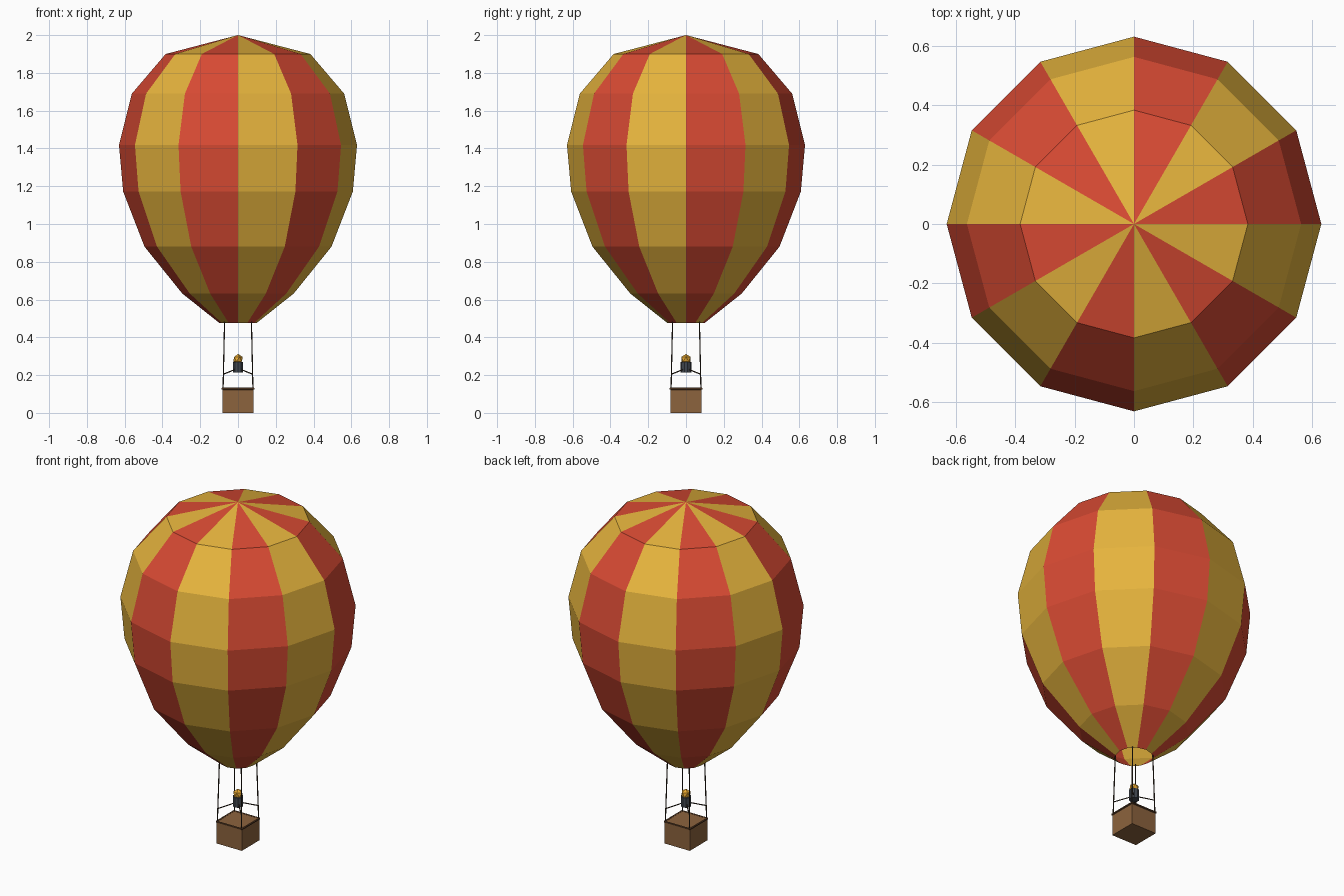
import bpy, bmesh, math
from mathutils import Vector

cube = bpy.data.objects.get("Cube")
if cube:
    bpy.data.objects.remove(cube, do_unlink=True)


def material(name, *rgb):
    """Flat material from 0-255 display values."""
    lin = [((c / 255 + 0.055) / 1.055) ** 2.4 for c in rgb] + [1.0]
    m = bpy.data.materials.new(name)
    m.use_nodes = True
    m.diffuse_color = lin
    m.node_tree.nodes["Principled BSDF"].inputs["Base Color"].default_value = lin
    return m


red = material("red fabric", 216, 74, 51)
yellow = material("yellow fabric", 230, 180, 61)
wicker = material("brown wicker", 140, 99, 61)
trim = material("dark brown trim", 92, 62, 38)
rope = material("dark rope", 62, 50, 38)
metal = material("slate metal", 66, 72, 80)
fire = material("amber flame", 232, 168, 48)


def finish(name, bm, *mats):
    mesh = bpy.data.meshes.new(name)
    bm.to_mesh(mesh)
    bm.free()
    obj = bpy.data.objects.new(name, mesh)
    for m in mats:
        mesh.materials.append(m)
    bpy.context.collection.objects.link(obj)
    return obj


def rod(name, start, end, radius, mat, sides=6):
    a, b = Vector(start), Vector(end)
    bm = bmesh.new()
    bmesh.ops.create_cone(bm, cap_ends=True, segments=sides, radius1=radius,
                          radius2=radius, depth=(b - a).length)
    obj = finish(name, bm, mat)
    obj.location = (a + b) / 2
    obj.rotation_euler = (b - a).to_track_quat("Z", "Y").to_euler()
    return obj


# Envelope: twelve alternating gores, open at the mouth
GORES = 12
profile = [(0.10, 0.477), (0.295, 0.632), (0.495, 0.88), (0.608, 1.172),
           (0.63, 1.418), (0.562, 1.69), (0.383, 1.90)]
bm = bmesh.new()
rings = []
for r, z in profile:
    angles = [math.tau * i / GORES for i in range(GORES)]
    rings.append([bm.verts.new((r * math.cos(a), r * math.sin(a), z)) for a in angles])
crown = bm.verts.new((0, 0, 2))
for i in range(GORES):
    j = (i + 1) % GORES
    faces = [bm.faces.new((lo[i], lo[j], hi[j], hi[i]))
             for lo, hi in zip(rings, rings[1:])]
    faces.append(bm.faces.new((rings[-1][i], rings[-1][j], crown)))
    for f in faces:
        f.material_index = i % 2
finish("envelope", bm, red, yellow)

# Basket body
bm = bmesh.new()
bmesh.ops.create_cube(bm, size=1)
bmesh.ops.scale(bm, vec=(0.164, 0.164, 0.13), verts=bm.verts)
bmesh.ops.translate(bm, vec=(0, 0, 0.065), verts=bm.verts)
finish("basket", bm, wicker)

# Rim, suspension ropes and burner arms, one of each per corner
corners = [(1, 1), (-1, 1), (-1, -1), (1, -1)]
for k, (x, y) in enumerate(corners):
    nx, ny = corners[(k + 1) % 4]
    e = 0.082
    rod(f"basket_rim_{k + 1}", (x * e, y * e, 0.128), (nx * e, ny * e, 0.128), 0.006, trim)
    rod(f"rope_{k + 1}", (x * 0.079, y * 0.079, 0.128), (x * 0.071, y * 0.071, 0.49), 0.0032, rope)
    rod(f"burner_arm_{k + 1}", (x * 0.077, y * 0.077, 0.205), (x * 0.015, y * 0.015, 0.23), 0.0032, rope)

# Burner and flame
rod("burner", (0, 0, 0.213), (0, 0, 0.27), 0.028, metal, 10)
bm = bmesh.new()
bmesh.ops.create_icosphere(bm, subdivisions=1, radius=0.028)
flame = finish("flame", bm, fire)
flame.location.z = 0.284
